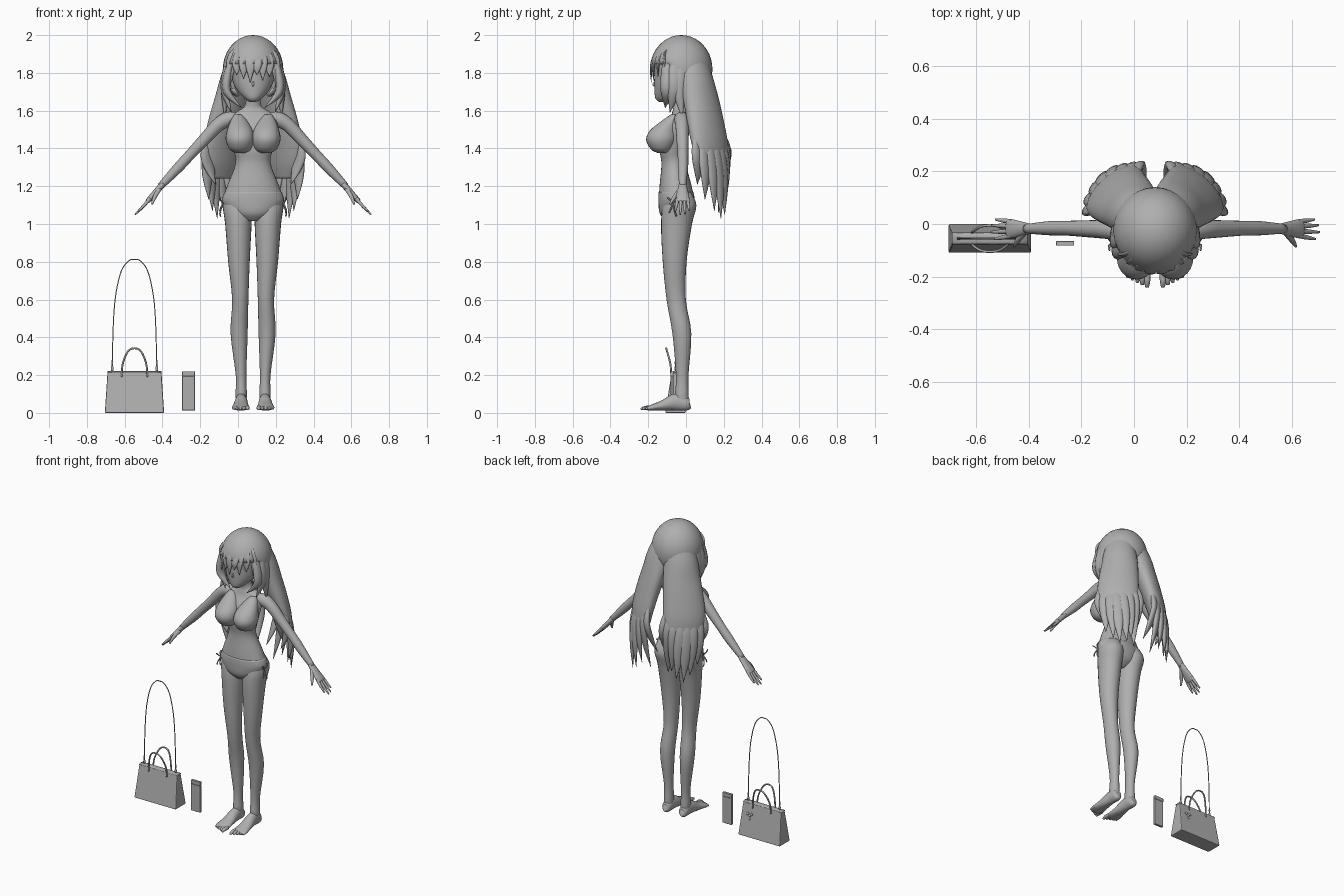
import bpy, bmesh, math
from mathutils import Vector as V

CX = 0.08  # centre line of the figure
grey = bpy.data.materials.new("plain grey")
grey.diffuse_color = (0.43, 0.43, 0.43, 1)


def finish(name, bm, smooth=True):
    bmesh.ops.recalc_face_normals(bm, faces=bm.faces)
    me = bpy.data.meshes.new(name)
    bm.to_mesh(me)
    bm.free()
    me.materials.append(grey)
    ob = bpy.data.objects.new(name, me)
    bpy.context.collection.objects.link(ob)
    for p in me.polygons:
        p.use_smooth = smooth
    return ob


def spline(keys, k):
    """Catmull-Rom through rows of numbers."""
    out = []
    for i in range(len(keys) - 1):
        a, b, c, d = (keys[max(0, min(len(keys) - 1, i + j))] for j in (-1, 0, 1, 2))
        for s in range(k):
            t = s / k
            out.append([0.5 * (2 * q + (r - p) * t + (2 * p - 5 * q + 4 * r - w) * t * t
                               + (3 * q - p - 3 * r + w) * t ** 3)
                        for p, q, r, w in zip(a, b, c, d)])
    return out + [list(keys[-1])]


def loft(name, keys, ref=(1, 0, 0), n=20, k=4, level=False):
    """Skin elliptical rings; keys are x, y, z, radius along ref, radius across."""
    rows = spline(keys, k)
    bm = bmesh.new()
    rings = []
    for i, r in enumerate(rows):
        t = V(rows[min(i + 1, len(rows) - 1)][:3]) - V(rows[max(i - 1, 0)][:3])
        t = V((0, 0, 1)) if level else t.normalized()
        u = V(ref)
        u = (u - t * u.dot(t)).normalized()
        w = t.cross(u)
        a, b = max(r[3], 0.001), max(r[4], 0.001)
        rings.append([bm.verts.new(V(r[:3]) + u * a * math.cos(2 * math.pi * j / n)
                                   + w * b * math.sin(2 * math.pi * j / n)) for j in range(n)])
    for p, q in zip(rings, rings[1:]):
        for j in range(n):
            bm.faces.new((p[j], p[(j + 1) % n], q[(j + 1) % n], q[j]))
    bm.faces.new(rings[0])
    bm.faces.new(rings[-1])
    return finish(name, bm)


def ball(name, loc, size, drop=None):
    bm = bmesh.new()
    bmesh.ops.create_uvsphere(bm, u_segments=32, v_segments=20, radius=1)
    for v in bm.verts:
        v.co = V([c * s + o for c, s, o in zip(v.co, size, loc)])
    if drop:
        bmesh.ops.delete(bm, geom=[f for f in bm.faces if drop(f.calc_center_median())],
                         context='FACES')
    return finish(name, bm)


def wire(name, pts, r, n=8, k=6):
    return loft(name, [(*p, r, r) for p in pts], ref=(0, 1, 0), n=n, k=k)


# Torso, neck and head
loft("torso", [(CX, y, z, a, b) for y, z, a, b in (
    (-.06, 1.02, .05, .045), (-.055, 1.06, .12, .08), (-.05, 1.12, .16, .093),
    (-.055, 1.2, .138, .085), (-.065, 1.32, .093, .065), (-.07, 1.4, .105, .07),
    (-.055, 1.5, .125, .068), (-.035, 1.56, .13, .05), (-.03, 1.595, .085, .042),
    (-.03, 1.63, .042, .038), (-.05, 1.72, .038, .038))], n=32, level=True)
loft("head", [(CX, y, z, a, b) for y, z, a, b in (
    (-.125, 1.645, .015, .015), (-.112, 1.665, .045, .05), (-.082, 1.715, .09, .085),
    (-.06, 1.78, .115, .108), (-.045, 1.86, .125, .12), (-.03, 1.94, .08, .08))],
    n=32, level=True)
loft("nose", [(CX, -.155, 1.765, .004, .004), (CX, -.171, 1.738, .006, .007),
              (CX, -.16, 1.73, .003, .003)], n=10)

# Swimwear
loft("swim_bottom", [(CX, y, z, a, b) for y, z, a, b in (
    (-.06, 1.015, .045, .045), (-.055, 1.055, .12, .084), (-.05, 1.12, .163, .096),
    (-.053, 1.17, .151, .092))], n=32, level=True)
for s in (-1, 1):
    X = lambda o: CX + s * o
    loft("swim_cup", [(X(o), y, z, a, b) for o, y, z, a, b in (
        (.066, -.125, 1.376, .025, .025), (.068, -.13, 1.395, .056, .055),
        (.07, -.13, 1.445, .075, .081), (.07, -.118, 1.495, .068, .073),
        (.075, -.085, 1.545, .045, .045), (.08, -.06, 1.58, .02, .02))], level=True, n=24)
    for dy, dz in ((-.03, .03), (.025, .03), (-.02, -.05), (.02, -.07)):
        wire("side_bow", [(X(.16), -.07, 1.11), (X(.175), -.07 + dy * .6, 1.11 + dz * .7),
                          (X(.172), -.07 + dy, 1.11 + dz)], .004)

    # Legs, feet and toes
    loft("leg", [(X(o), y, z, a, b) for o, y, z, a, b in (
        (.075, -.035, 1.17, .06, .06), (.083, -.033, 1.1, .077, .088),
        (.078, -.05, 1.0, .07, .082), (.075, -.06, .8, .057, .063),
        (.068, -.052, .6, .043, .051), (.074, -.022, .42, .045, .05),
        (.064, -.02, .2, .028, .033), (.063, -.022, .1, .03, .036), (.063, -.02, .05, .026, .036))],
        n=24, level=True)
    loft("foot", [(X(o), y, z, a, b) for o, y, z, a, b in (
        (.063, .022, .045, .01, .015), (.063, .01, .045, .028, .033), (.063, -.05, .058, .032, .045),
        (.065, -.12, .04, .04, .028), (.066, -.18, .028, .047, .016), (.066, -.205, .024, .042, .011))])
    for i in range(5):
        o, r = .03 + i * .0185, .012 - i * .0011
        loft("toe", [(X(o), -.185 + i * .004, .026, r, r), (X(o), -.215 + i * .006, .026, r, r),
                     (X(o), -.24 + i * .009, .02, r * .6, r * .5)], n=10)

    # Arms, hands and fingers
    loft("arm", [(X(o), y, z, a, a) for o, y, z, a in (
        (.085, -.025, 1.555, .035), (.135, -.022, 1.553, .04), (.19, -.02, 1.52, .036),
        (.26, -.018, 1.445, .032), (.335, -.016, 1.365, .028), (.4, -.016, 1.295, .027),
        (.49, -.018, 1.2, .018))], ref=(0, 1, 0))
    loft("hand", [(X(o), -.018, z, a, b) for o, z, a, b in (
        (.475, 1.215, .019, .017), (.505, 1.18, .027, .016), (.55, 1.13, .037, .014),
        (.562, 1.118, .032, .01))], ref=(0, 1, 0))
    for i, (l, d) in enumerate(((.8, -.012), (1, -.004), (.95, .004), (.75, .008))):
        y = -.045 + i * .018
        loft("finger", [(X(.545), y, 1.135, .009, .009),
                        (X(.55 + .035 * l), y + d * .5, 1.13 - .04 * l, .0085, .0085),
                        (X(.55 + .075 * l), y + d, 1.13 - .08 * l, .004, .004)],
             ref=(0, 1, 0), n=10)
    loft("thumb", [(X(.495), -.03, 1.185, .012, .012), (X(.52), -.06, 1.145, .011, .011),
                   (X(.535), -.085, 1.105, .005, .005)], ref=(0, 1, 0), n=10)

    # Long rear hair: one broad sheet each side that splits into pointed locks
    across = (.75, -s * .66, 0)
    loft("rear_hair", [(X(o), y, z, a, b) for o, y, z, a, b in (
        (.04, .02, 1.93, .07, .06), (.072, .045, 1.8, .1, .082), (.1, .075, 1.68, .115, .075),
        (.13, .1, 1.56, .125, .068), (.155, .125, 1.43, .13, .06), (.16, .143, 1.32, .11, .045),
        (.155, .155, 1.24, .06, .02))], ref=across, n=32, level=True)
    for t, o, y, z in ((-1, .2, .06, 1.21), (-.72, .235, .1, 1.13), (-.4, .215, .15, 1.07),
                       (-.1, .19, .185, 1.03), (.2, .15, .205, 1.05), (.5, .11, .2, 1.09),
                       (.78, .065, .17, 1.06), (1, .035, .14, 1.16)):
        # start buried in the sheet, swell on its surface, then taper away
        out = .035 * (1 - t * t)
        mo, my = .158 - t * .088 + out * .66, .135 + t * .077 + out * .75
        loft("rear_lock", [(X(.14 - t * .06), .11 + t * .05, 1.54, .012, .008),
                           (X(mo), my, 1.39, .036, .02),
                           (X(mo * .5 + o * .5 + .008), my * .5 + y * .5 + .008,
                            (1.39 + z) / 2, .034, .017),
                           (X(o), y, z, .001, .001)], ref=across, n=14)

    # Side locks framing the face
    for o, y, to, ty, tz in ((.13, -.085, .06, -.11, 1.615), (.14, -.05, .115, -.085, 1.59),
                             (.14, -.02, .15, -.02, 1.56)):
        loft("side_lock", [(X(o - .03), y, 1.92, .01, .02), (X(o), y - .01, 1.81, .022, .036),
                           (X(o + .008), y - .015, 1.7, .022, .034), (X(to), ty, tz, .001, .001)],
             n=12)

# Hair cap, open over the face
cap = ball("hair_cap", (CX, -.025, 1.82), (.16, .165, .18),
           lambda c: (c.y < -.09 and c.z < 1.86) or c.z < 1.67)
cap.modifiers.new("thickness", 'SOLIDIFY').thickness = .012

# Fringe
for o, tz in ((-.118, 1.73), (-.085, 1.79), (-.05, 1.77), (-.015, 1.75), (.02, 1.79),
              (.05, 1.76), (.085, 1.78), (.118, 1.73)):
    c = .07 * (o / .118) ** 2
    loft("fringe_lock", [(CX + o * .4, -.085, 1.95, .01, .005),
                         (CX + o * .8, -.155 + c * .6, 1.9, .028, .008),
                         (CX + o, -.184 + c, 1.84, .026, .008),
                         (CX + o * 1.02, -.185 + c, tz, .001, .001)], n=12)

# Handbag body: tapered prism with rounded edges
BX, BY = -.548, -.055
bm = bmesh.new()
bmesh.ops.create_cube(bm, size=1)
for v in bm.verts:
    top = v.co.z > 0
    v.co = V((BX + v.co.x * (.285 if top else .314), BY + v.co.y * (.04 if top else .11),
              .22 if top else 0))
bag = finish("handbag", bm, False)
bev = bag.modifiers.new("edges", 'BEVEL')
bev.width, bev.segments = .006, 2
loft("bag_top_trim", [(BX - .143, BY, .216, .022, .006), (BX + .143, BY, .216, .022, .006)],
     ref=(0, 1, 0), n=12)

# Handles, long strap, its rings and the charm
for s in (-1, 1):
    wire("bag_handle", [(BX - .068, BY + s * .022, .19), (BX - .062, BY + s * .028, .26),
                        (BX - .035, BY + s * .045, .325), (BX, BY + s * .05, .342),
                        (BX + .035, BY + s * .045, .325), (BX + .062, BY + s * .028, .26),
                        (BX + .068, BY + s * .022, .19)], .005)
    ball("strap_ring", (BX + s * .118, BY, .235), (.007, .006, .018))
    ball("strap_clip", (BX + s * .118, BY, .265), (.005, .005, .016))
wire("long_strap", [(BX + x, BY, z) for x, z in (
    (-.117, .24), (-.113, .45), (-.1, .62), (-.07, .75), (-.03, .805), (0, .812),
    (.03, .805), (.07, .75), (.1, .62), (.113, .45), (.117, .24))], .003, n=6)
for dx, dz in ((0, 0), (-.014, .01), (.014, .01), (0, -.02)):
    ball("bag_charm", (BX + .085 + dx, -.022, .14 + dz), (.009, .007, .009))

# Small slim case with a lid
for name, z0, z1, g in (("case_body", .013, .195, 0), ("case_lid", .195, .22, .001)):
    bm = bmesh.new()
    bmesh.ops.create_cube(bm, size=1)
    for v in bm.verts:
        v.co = V((-.262 + v.co.x * (.068 + g), -.074 + v.co.y * (.016 + g),
                  z1 if v.co.z > 0 else z0))
    finish(name, bm, False).modifiers.new("edges", 'BEVEL').width = .0015
